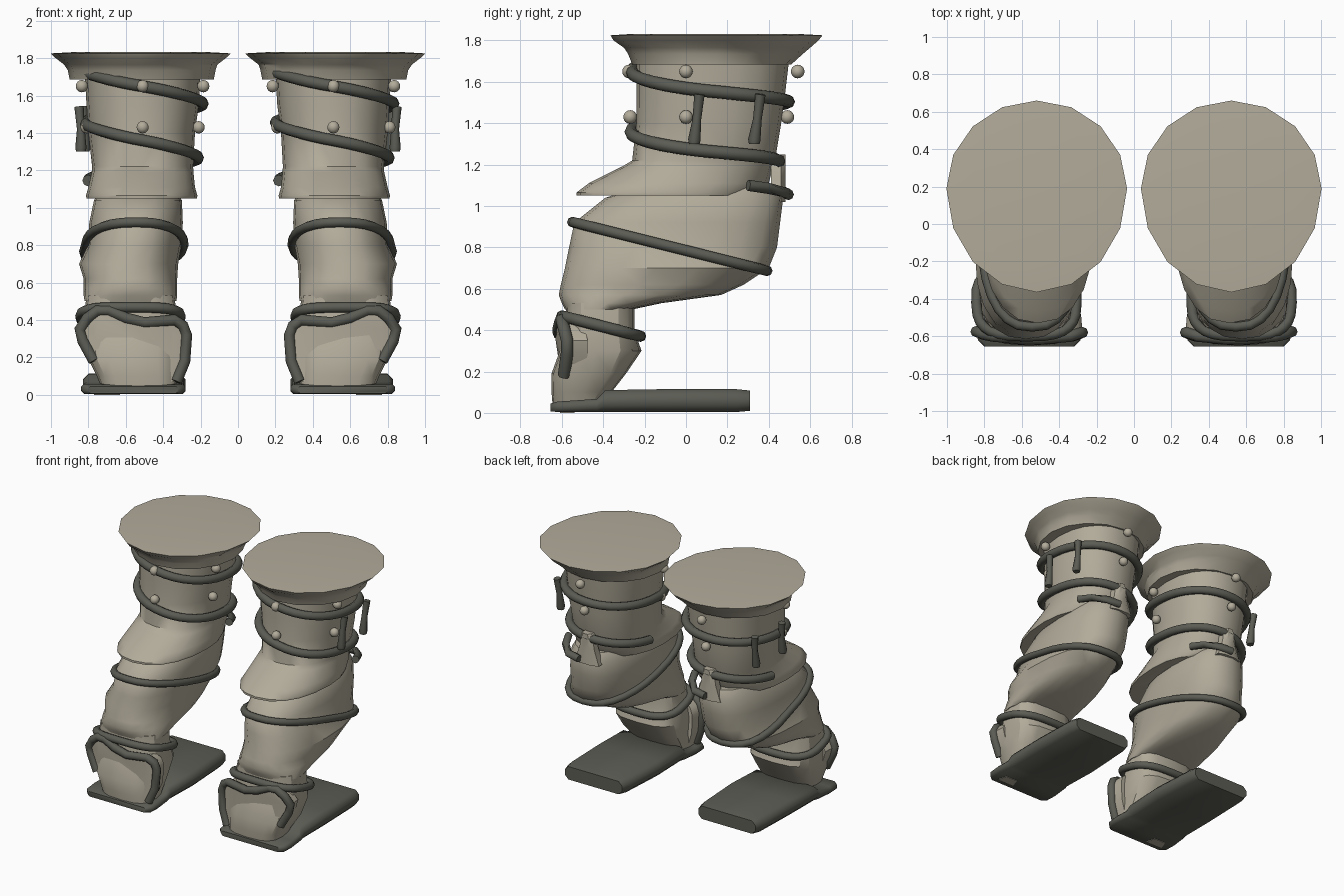
import bpy, bmesh, math
from mathutils import Vector

if "Cube" in bpy.data.objects:
    bpy.data.objects.remove(bpy.data.objects["Cube"])


def material(name, rgb):
    m = bpy.data.materials.new(name)
    m.diffuse_color = (*rgb, 1)
    m.use_nodes = True
    m.node_tree.nodes["Principled BSDF"].inputs["Base Color"].default_value = m.diffuse_color
    return m


CLOTH = material("pale_cloth", (0.445, 0.41, 0.325))
DARK = material("dark_strap", (0.105, 0.107, 0.088))


def finish(bm, name, mat, angle=35):
    bmesh.ops.recalc_face_normals(bm, faces=bm.faces)
    me = bpy.data.meshes.new(name)
    bm.to_mesh(me)
    bm.free()
    ob = bpy.data.objects.new(name, me)
    bpy.context.collection.objects.link(ob)
    me.materials.append(mat)
    bpy.ops.object.select_all(action='DESELECT')
    ob.select_set(True)
    bpy.context.view_layer.objects.active = ob
    bpy.ops.object.shade_smooth_by_angle(angle=math.radians(angle))
    return ob


def skin(name, rings, mat, closed=False, angle=35):
    """Bridge equal-sized rings of points, capped unless closed into a loop."""
    bm = bmesh.new()
    vs = [[bm.verts.new(p) for p in r] for r in rings]
    n = len(vs[0])
    for i in range(len(vs) - (0 if closed else 1)):
        a, b = vs[i], vs[(i + 1) % len(vs)]
        for j in range(n):
            k = (j + 1) % n
            bm.faces.new((a[j], a[k], b[k], b[j]))
    if not closed:
        bm.faces.new(vs[0])
        bm.faces.new(vs[-1])
    return finish(bm, name, mat, angle)


def tube(name, pts, r, mat, closed=False, taper=None, sides=8):
    """Round cord along a path."""
    pts = [Vector(p) for p in pts]
    rings = []
    for i, p in enumerate(pts):
        a = pts[i - 1] if (i or closed) else p
        b = pts[(i + 1) % len(pts)] if (closed or i < len(pts) - 1) else p
        t = (b - a).normalized()
        ref = Vector((0, 1, 0))
        if abs(t.y) > 0.75 or (closed or len(pts) > 40):
            ref = Vector((0, 0, 1))
        u = t.cross(ref).normalized()
        w = u.cross(t)
        rad = taper[i] if taper else r
        rings.append([p + (u * math.cos(q) + w * math.sin(q)) * rad
                      for q in (2 * math.pi * k / sides for k in range(sides))])
    return skin(name, rings, mat, closed, 50)


def egg(sec, a, e=2.0, grow=0.0):
    """Point at angle a (0 = outward side, -90 degrees = front) of section (z, cx, hx, front, back, widest)."""
    z, cx, hx, yf, yb, yc = sec
    c, s = math.cos(a), math.sin(a)
    hy = (yb - yc) if s > 0 else (yc - yf)
    x = math.copysign(abs(c) ** (2 / e), c) * (hx + grow)
    y = math.copysign(abs(s) ** (2 / e), s) * (hy + grow)
    return cx + x, yc + y, z


def loft(name, secs, side, mat, e=2.0, n=18, angle=35):
    rings = []
    for s in secs:
        ring = [egg(s, 2 * math.pi * k / n + math.pi / 2, e) for k in range(n)]
        rings.append([(side * x, y, z) for x, y, z in ring])
    return skin(name, rings, mat, angle=angle)


def section_at(secs, z):
    for a, b in zip(secs, secs[1:]):
        if b[0] <= z <= a[0]:
            f = (a[0] - z) / (a[0] - b[0])
            return tuple(p + (q - p) * f for p, q in zip(a, b))
    return secs[0] if z > secs[0][0] else secs[-1]


def tilted_band(name, secs, side, z0, slope, grow, r, e):
    """Cord wrapped round a lofted body in a tilted plane."""
    pts = []
    for k in range(28):
        a, y = 2 * math.pi * k / 28, -0.1
        for _ in range(25):
            p = egg(section_at(secs, z0 + slope * y), a, e, grow)
            y = 0.5 * (y + p[1])
        pts.append((side * p[0], p[1], z0 + slope * p[1]))
    return tube(name, pts, r, DARK, closed=True)


# Sections: height, centre x, half width, front y, back y, y of widest point
CUFF = [(1.832, .52, .36, -.26, .54, .18), (1.825, .52, .483, -.365, .66, .19),
        (1.80, .52, .455, -.35, .64, .19), (1.765, .52, .41, -.30, .60, .17),
        (1.735, .515, .395, -.28, .565, .15), (1.685, .515, .385, -.26, .51, .14)]
SLEEVE = [(1.72, .51, .31, -.24, .50, .13), (1.55, .51, .30, -.24, .48, .12),
          (1.40, .515, .285, -.24, .46, .11), (1.22, .51, .27, -.26, .43, .10),
          (1.10, .51, .27, -.26, .41, .08)]
SKIRT = [(1.19, .51, .272, -.31, .42, .06), (1.11, .515, .285, -.47, .40, 0),
         (1.065, .515, .298, -.53, .36, -.05), (1.05, .515, .295, -.53, .34, -.05)]
THIGH = [(1.10, .535, .19, -.20, .44, .12), (1.04, .535, .235, -.39, .47, .05),
         (.92, .545, .25, -.54, .455, 0), (.80, .552, .25, -.565, .44, -.05),
         (.70, .585, .265, -.585, .40, -.15), (.62, .575, .25, -.605, .28, -.22),
         (.57, .575, .25, -.615, .17, -.30), (.53, .575, .25, -.60, -.12, -.38),
         (.50, .575, .245, -.585, -.26, -.42)]
SHIN = [(.53, .575, .235, -.58, -.25, -.42), (.40, .575, .25, -.58, -.25, -.42),
        (.30, .565, .255, -.61, -.215, -.44), (.19, .56, .24, -.65, -.29, -.46),
        (.10, .54, .215, -.65, -.36, -.50), (.04, .53, .20, -.645, -.40, -.52)]

for side, tag in ((1, "right"), (-1, "left")):
    # Cloth body of the leg
    loft("top_cuff_" + tag, CUFF, side, CLOTH, 2.0, 16)
    loft("sleeve_and_skirt_" + tag, SLEEVE[:4] + SKIRT, side, CLOTH, 2.25, 20, 50)
    loft("thigh_" + tag, THIGH, side, CLOTH, 2.4, 20, 40)
    loft("shin_" + tag, SHIN, side, CLOTH, 3.2, 16, 30)

    # Small upright tab at the back
    tab = [[(side * .51 + x, y, z) for x, y in ((-w, .41), (w, .41), (w, .46), (w * .5, .48),
                                                (-w * .5, .48), (-w, .46))]
           for z, w in ((1.02, .10), (1.14, .06), (1.23, .05), (1.25, .035))]
    skin("back_tab_" + tag, tab, CLOTH)

    # Cord winding down the sleeve, wound the same way on both legs
    cord = []
    for k in range(66):
        t = k / 65
        a = math.pi * (1.15 + 3.83 * t)
        z = 1.70 - .555 * t - .022 * math.cos(a) * min(1, 4 * (1 - t))
        x, y, _ = egg(section_at(SLEEVE, z), a, 2.2, .022)
        cord.append((side * .51 + x - .51, y, z))
    tube("spiral_cord_" + tag, cord, .031, DARK)
    tail = [(.245, .30, 1.10), (.20, .40, 1.085), (.12, .48, 1.065), (.02, .495, 1.055)]
    tube("cord_tail_" + tag, [(side * .53 + x, y, z) for x, y, z in tail], .027, DARK)

    # Straps round the thigh and below the knee
    tilted_band("thigh_strap_" + tag, THIGH, side, .785, -.25, .012, .026, 2.4)
    tilted_band("knee_strap_" + tag, SHIN, side, .315, -.255, .02, .028, 3.0)

    # Bent cord framing the shin plate, with the plate filling it
    frame = [(.33, -.60, .07), (.285, -.585, .18), (.275, -.58, .32), (.295, -.585, .37),
             (.34, -.60, .40), (.50, -.615, .385), (.60, -.615, .41), (.69, -.605, .45),
             (.75, -.60, .45), (.805, -.59, .41), (.845, -.575, .35), (.83, -.575, .29),
             (.77, -.59, .18)]
    tube("shin_frame_" + tag, [(side * x, y, z) for x, y, z in frame], .03, DARK)
    plate = [[(side * (.56 + (x - .56) * f), y + dy, z) for x, y, z in frame]
             for f, dy in ((.97, .10), (1, 0), (.75, -.02))]
    skin("shin_plate_" + tag, plate, CLOTH)

    # Sole: thin toe stepping up into a thick rear plate
    sole = []
    for y, x0, x1, z0, z1 in ((-.655, .32, .80, .008, .045), (-.62, .285, .835, .004, .055),
                              (-.54, .28, .84, .004, .06), (-.43, .29, .83, .004, .068),
                              (-.39, .29, .83, .004, .11), (-.10, .28, .83, .004, .115),
                              (.24, .30, .82, .004, .115), (.31, .32, .80, .01, .108)):
        m = (z1 - z0) * .3
        prof = ((x0, z0 + m), (x0 + m, z0), (x1 - m, z0), (x1, z0 + m),
                (x1, z1 - m), (x1 - m, z1), (x0 + m, z1), (x0, z1 - m))
        sole.append([(side * x, y, z) for x, z in prof])
    skin("sole_" + tag, sole, DARK, angle=50)

    # Pale patch under the toe
    skin("toe_patch_" + tag, [[(side * x, y, z) for x, y in ((.63, -.61), (.77, -.61), (.75, -.54), (.65, -.54))]
                              for z in (0, .006)], CLOTH)

    # Round studs in two rows
    for z, yf, yb, hx in ((1.65, -.275, .54, .325), (1.43, -.27, .49, .30)):
        for i, (u, y) in enumerate(((0, yf), (0, yb), (hx, 0), (-hx, 0))):
            bm = bmesh.new()
            bmesh.ops.create_uvsphere(bm, u_segments=14, v_segments=8, radius=.033)
            bmesh.ops.translate(bm, verts=bm.verts, vec=(side * (.51 + u), y, z))
            finish(bm, f"stud_{tag}_{int(z * 100)}_{i}", CLOTH, 60)

    # Tapered toggles on the outer side
    for i, (yt, yb) in enumerate(((.065, .04), (.36, .33))):
        x = .84 if i == 0 else .82
        tube(f"toggle_{tag}_{i}", [(side * (x + .01), yt, 1.54), (side * x, (yt + yb) / 2, 1.42),
                                   (side * x, yb, 1.32), (side * x, yb, 1.30)],
             .025, DARK, taper=(.025, .021, .03, .026))
